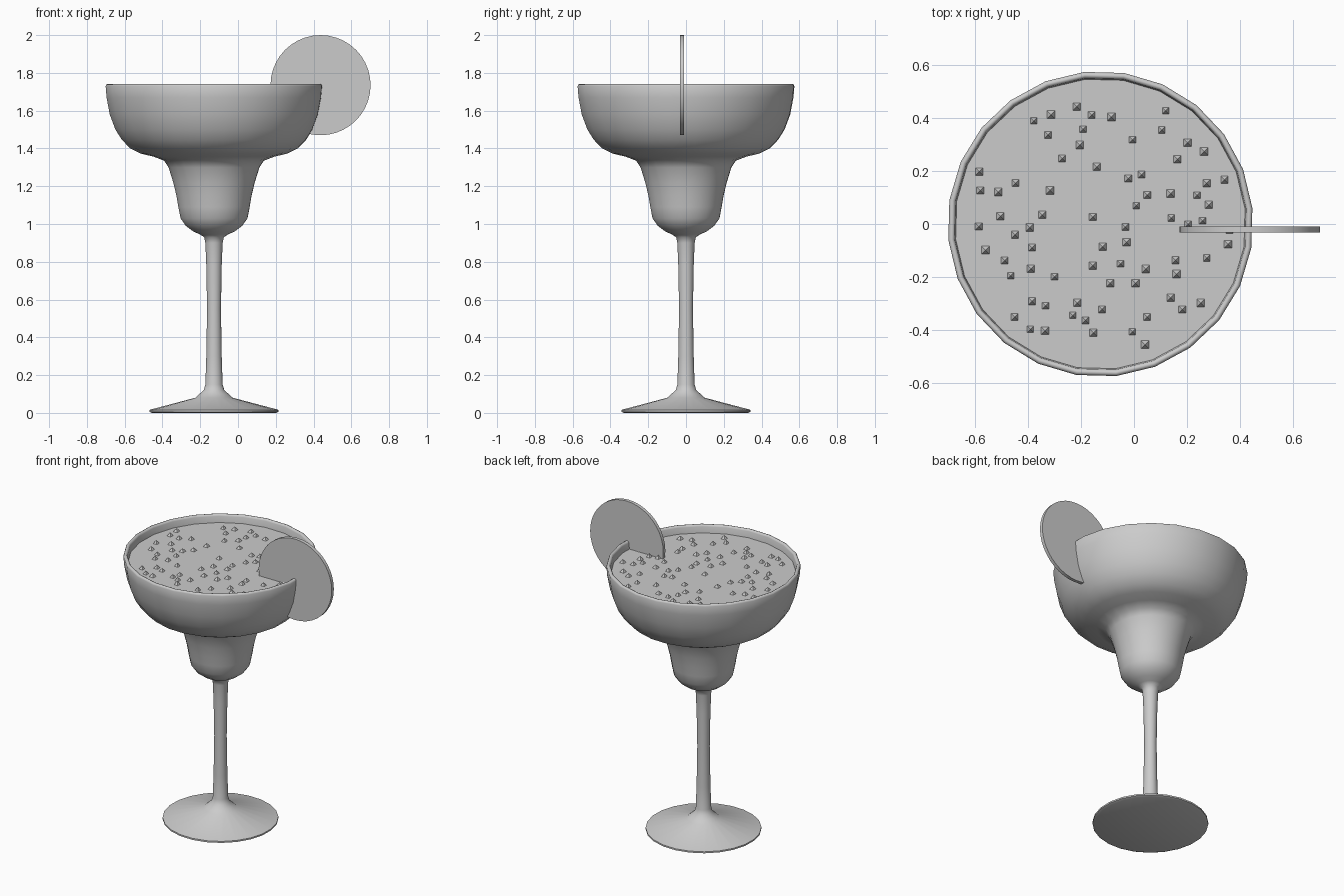
import bpy, bmesh, math, random
from mathutils import Matrix, Vector

old = bpy.data.objects.get("Cube")
if old:
    bpy.data.objects.remove(old, do_unlink=True)

grey = bpy.data.materials.new("plain grey")
grey.use_nodes = True
tone = (0.6, 0.6, 0.6, 1)
grey.diffuse_color = tone
grey.node_tree.nodes["Principled BSDF"].inputs["Base Color"].default_value = tone

CX = -0.127       # axis of the glass
SIDES = 24
TURN = math.radians(6)
LEVEL = 1.69      # drink surface


def finish(bm, name, smooth_angle=None):
    bmesh.ops.recalc_face_normals(bm, faces=bm.faces)
    mesh = bpy.data.meshes.new(name)
    bm.to_mesh(mesh)
    bm.free()
    mesh.materials.append(grey)
    ob = bpy.data.objects.new(name, mesh)
    bpy.context.collection.objects.link(ob)
    if smooth_angle:
        bpy.ops.object.select_all(action='DESELECT')
        ob.select_set(True)
        bpy.context.view_layer.objects.active = ob
        bpy.ops.object.shade_smooth_by_angle(angle=math.radians(smooth_angle))
    return ob


def lathe(name, profile, smooth_angle):
    """Spin a radius/height profile around the glass axis."""
    bm = bmesh.new()
    verts = [bm.verts.new((r, 0, z)) for r, z in profile]
    edges = [bm.edges.new(pair) for pair in zip(verts, verts[1:])]
    bmesh.ops.spin(bm, geom=verts + edges, cent=(0, 0, 0), axis=(0, 0, 1),
                   angle=math.tau, steps=SIDES, use_merge=True)
    bmesh.ops.remove_doubles(bm, verts=bm.verts, dist=0.0005)
    bmesh.ops.transform(bm, verts=bm.verts,
                        matrix=Matrix.Translation((CX, 0, 0)) @ Matrix.Rotation(TURN, 4, 'Z'))
    return finish(bm, name, smooth_angle)


# Glass: foot, stem, cup, bowl, rolled rim and inner wall
foot = [(0, .008), (.33, 0), (.344, .006), (.344, .016), (.1, .08)]
stem = [(.078, .1), (.055, .12), (.046, .15), (.041, .3), (.037, .55), (.041, .78),
        (.046, .9), (.052, .93)]
cup = [(.075, .945), (.11, .96), (.15, .99), (.178, 1.03), (.19, 1.09),
       (.2, 1.15), (.217, 1.22), (.242, 1.3), (.265, 1.335)]
bowl = [(.32, 1.356), (.39, 1.373), (.445, 1.4), (.49, 1.445), (.525, 1.5),
        (.555, 1.58), (.572, 1.67), (.577, 1.73)]
rim = [(.573, 1.739), (.565, 1.742), (.557, 1.739), (.553, 1.73)]
inner = [(.549, LEVEL), (.53, 1.58), (.47, 1.46), (.39, 1.4), (.25, 1.36),
         (.18, 1.15), (.15, 1.03), (0, .98)]
lathe("glass", foot + stem + cup + bowl + rim + inner, 50)

# Drink surface
bm = bmesh.new()
bmesh.ops.create_circle(bm, cap_ends=True, segments=SIDES, radius=.55,
                        matrix=Matrix.Translation((CX, 0, LEVEL)) @ Matrix.Rotation(TURN, 4, 'Z'))
finish(bm, "drink_surface")

# Ice crystals: small pyramids scattered over the drink
random.seed(4)
spots = []
while len(spots) < 74:
    p = Vector((random.uniform(-.5, .5), random.uniform(-.5, .5)))
    if p.length < .5 and all((p - q).length > .05 for q in spots):
        spots.append(p)
bm = bmesh.new()
for p in spots:
    size = random.uniform(.019, .023)
    place = Matrix.Translation((CX + p.x, p.y, LEVEL + .01))
    bmesh.ops.create_cone(bm, cap_ends=True, segments=4, radius1=size, radius2=0, depth=.024,
                          matrix=place @ Matrix.Rotation(math.pi / 4, 4, 'Z'))
finish(bm, "ice_crystals")

# Citrus slice standing across the rim
bm = bmesh.new()
bmesh.ops.create_cone(bm, cap_ends=True, segments=40, radius1=.265, radius2=.265, depth=.022,
                      matrix=Matrix.Translation((.437, -.021, 1.735))
                      @ Matrix.Rotation(math.pi / 2, 4, 'X'))
finish(bm, "citrus_slice", 30)
